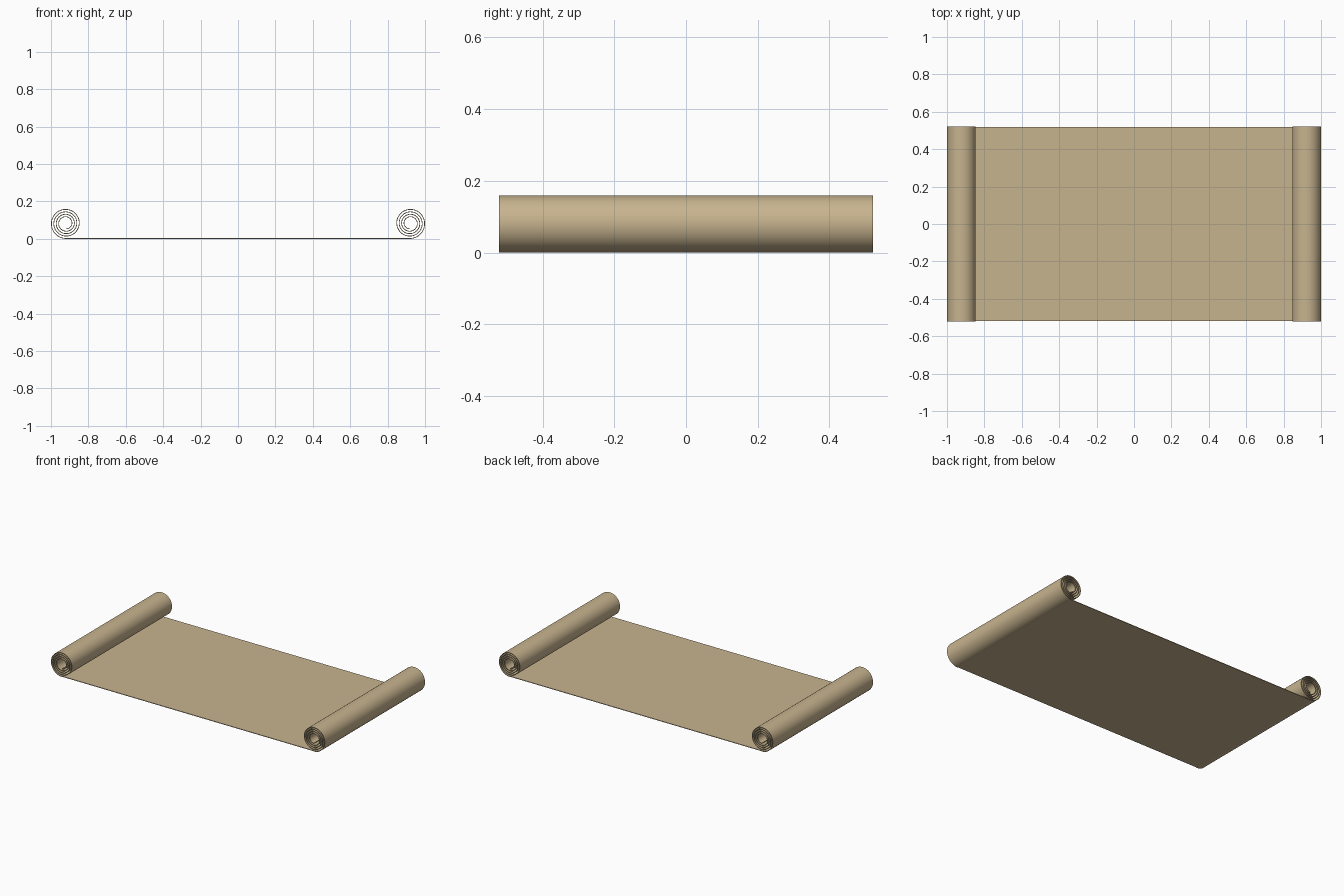
import bpy, math

if "Cube" in bpy.data.objects:
    bpy.data.objects.remove(bpy.data.objects["Cube"])

THICK = 0.004      # paper thickness
ROLL_X = 0.92      # roll centre
ROLL_R = 0.081     # outer radius of the paper's centre line
PITCH = 0.013      # radius lost per turn
TURNS = 4
STEPS = 48         # segments per turn

paper = bpy.data.materials.new("tan parchment")
paper.diffuse_color = (0.575, 0.455, 0.275, 1)
paper.use_nodes = True
paper.node_tree.nodes["Principled BSDF"].inputs["Base Color"].default_value = paper.diffuse_color


def strip(name, path, half_width):
    """Solid paper strip following a path of (x, z, normal_x, normal_z)."""
    verts, faces = [], []
    h = THICK / 2
    for x, z, nx, nz in path:
        for side, y in ((-1, -half_width), (1, -half_width),
                        (1, half_width), (-1, half_width)):
            verts.append((x + side * nx * h, y, z + side * nz * h))
    for i in range(len(path) - 1):
        a, b = 4 * i, 4 * i + 4
        for k in range(4):
            m = (k + 1) % 4
            faces.append((a + k, a + m, b + m, b + k))
    e = 4 * (len(path) - 1)
    faces += [(3, 2, 1, 0), (e, e + 1, e + 2, e + 3)]
    mesh = bpy.data.meshes.new(name)
    mesh.from_pydata(verts, [], faces)
    mesh.materials.append(paper)
    obj = bpy.data.objects.new(name, mesh)
    bpy.context.collection.objects.link(obj)
    # consistent outward normals, smooth curves, sharp paper edges
    bpy.ops.object.select_all(action='DESELECT')
    obj.select_set(True)
    bpy.context.view_layer.objects.active = obj
    bpy.ops.object.mode_set(mode='EDIT')
    bpy.ops.mesh.select_all(action='SELECT')
    bpy.ops.mesh.normals_make_consistent(inside=False)
    bpy.ops.object.mode_set(mode='OBJECT')
    bpy.ops.object.shade_smooth_by_angle(angle=math.radians(30))
    return obj


def spiral(sign):
    """Starts under the roll, curls outward and up, then winds inward."""
    points = []
    for i in range(TURNS * STEPS + 1):
        a = 2 * math.pi * i / STEPS
        r = ROLL_R - PITCH * i / STEPS
        s, c = math.sin(a), math.cos(a)
        points.append((sign * (ROLL_X + r * s), ROLL_R + THICK / 2 - r * c,
                       -sign * s, c))
    return points


# flat open sheet
strip("open_sheet", [(-ROLL_X, THICK / 2, 0, 1), (ROLL_X, THICK / 2, 0, 1)], 0.519)

# rolled ends
strip("left_roll", spiral(-1), 0.522)
strip("right_roll", spiral(1), 0.522)
